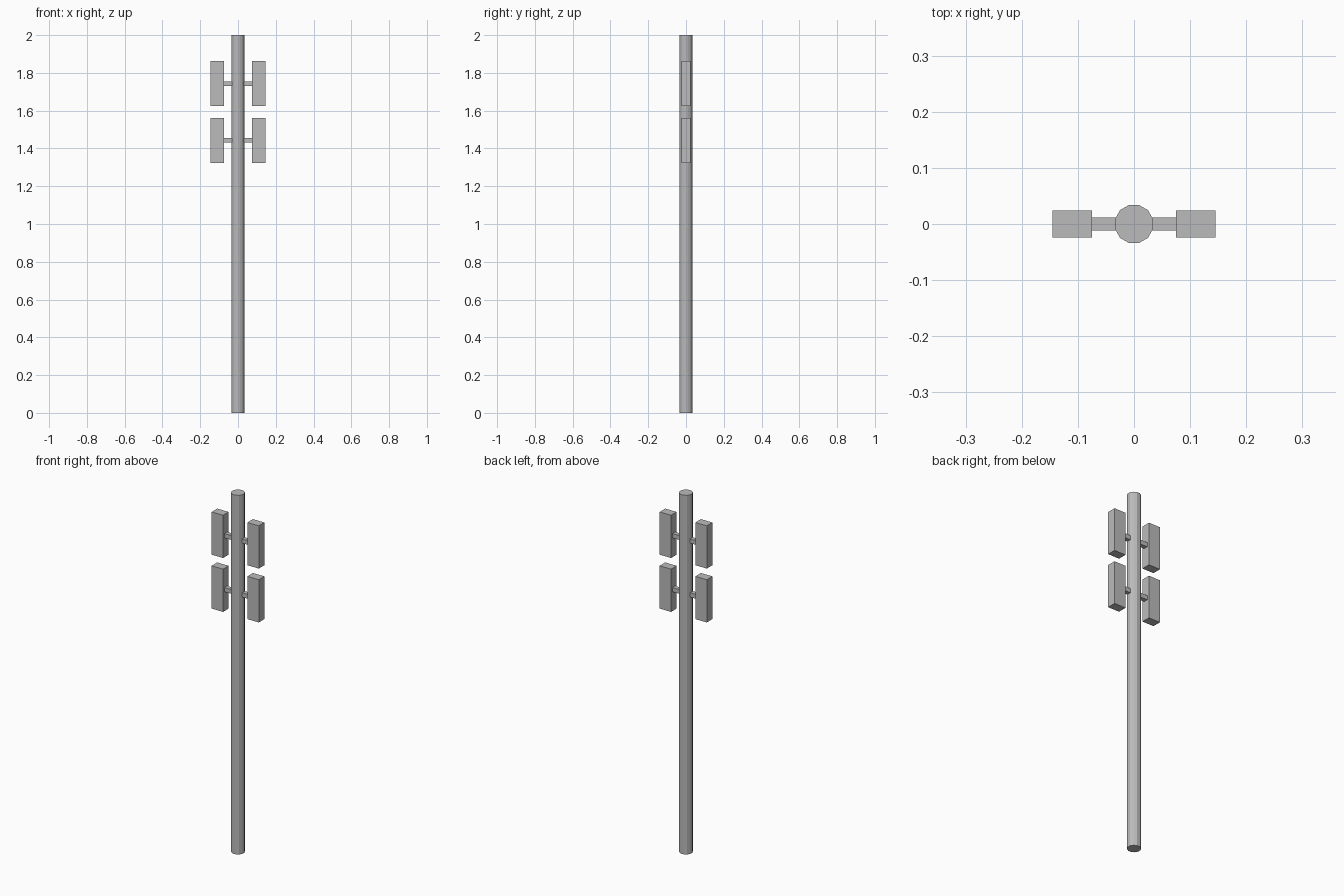
import bpy
import math

if "Cube" in bpy.data.objects:
    bpy.data.objects.remove(bpy.data.objects["Cube"])

grey = bpy.data.materials.new("light_grey")
grey.diffuse_color = (0.5, 0.5, 0.5, 1)
grey.use_nodes = True
grey.node_tree.nodes["Principled BSDF"].inputs["Base Color"].default_value = grey.diffuse_color


def finish(name):
    ob = bpy.context.object
    ob.name = name
    ob.data.materials.append(grey)
    bpy.ops.object.transform_apply(location=False, rotation=True, scale=True)
    return ob


def box(name, x0, x1, depth, z, height):
    bpy.ops.mesh.primitive_cube_add(size=1, location=((x0 + x1) / 2, 0, z))
    bpy.context.object.scale = (abs(x1 - x0), depth, height)
    return finish(name)


# Twelve-sided pole with flats facing the axes
bpy.ops.mesh.primitive_cylinder_add(vertices=12, radius=0.035, depth=2,
                                    location=(0, 0, 1),
                                    rotation=(0, 0, math.radians(15)))
finish("pole")

# Two tiers of side panels, each on a short square arm
for tier, z in (("upper", 1.743), ("lower", 1.443)):
    for side, s in (("left", -1), ("right", 1)):
        box(f"{tier}_{side}_arm", s * 0.03, s * 0.076, 0.024, z, 0.024)
        box(f"{tier}_{side}_panel", s * 0.075, s * 0.145, 0.049, z, 0.238)
